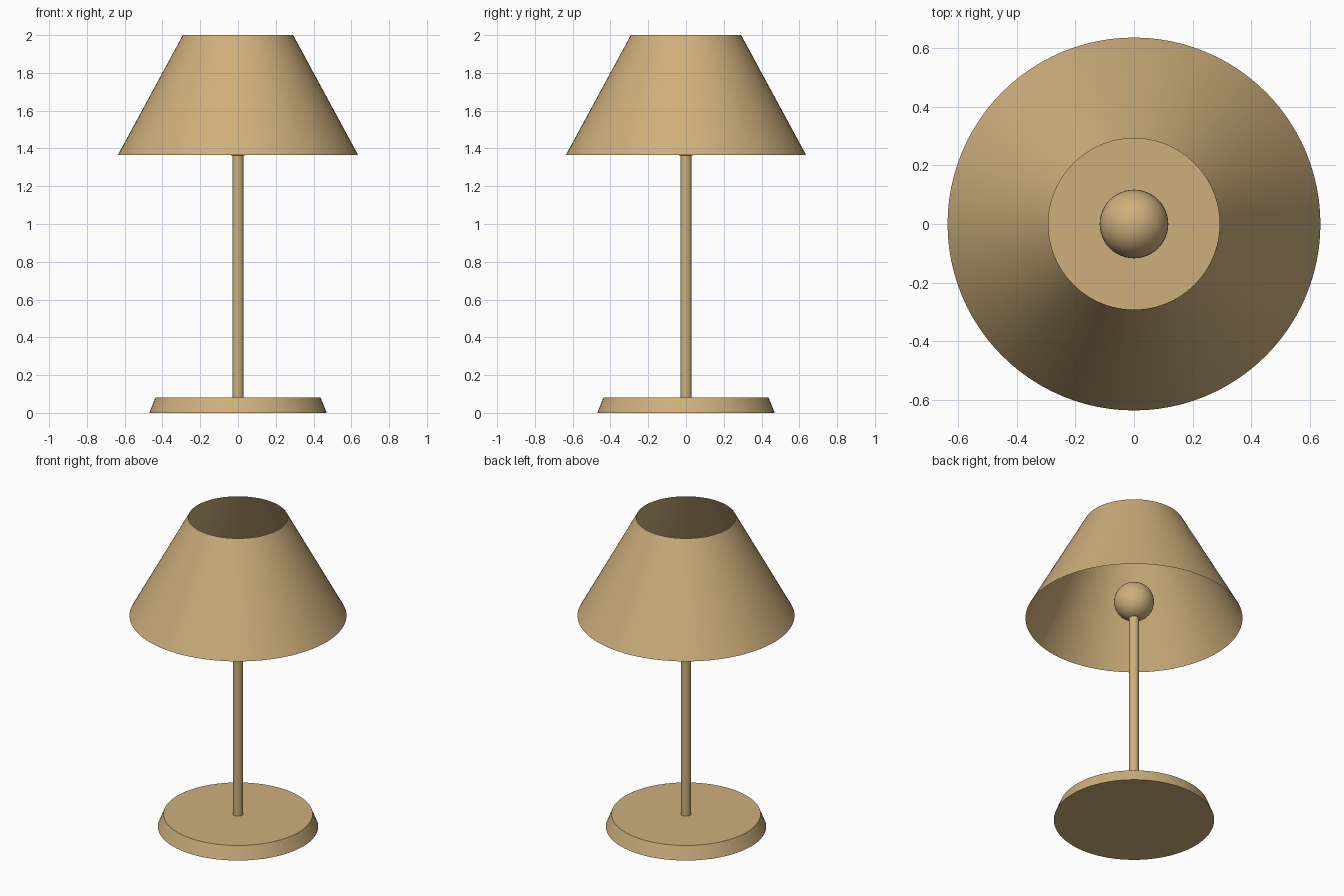
import bpy, math

if "Cube" in bpy.data.objects:
    bpy.data.objects.remove(bpy.data.objects["Cube"])

tan = bpy.data.materials.new("warm_tan")
tan.diffuse_color = (0.62, 0.43, 0.20, 1)
tan.use_nodes = True
tan.node_tree.nodes["Principled BSDF"].inputs["Base Color"].default_value = tan.diffuse_color


def finish(name):
    ob = bpy.context.object
    ob.name = name
    ob.data.materials.append(tan)
    bpy.ops.object.shade_smooth_by_angle(angle=math.radians(35))
    return ob


def frustum(name, r_bottom, r_top, z0, z1, sides=96, cap='NGON'):
    bpy.ops.mesh.primitive_cone_add(vertices=sides, radius1=r_bottom, radius2=r_top,
                                    depth=z1 - z0, end_fill_type=cap,
                                    location=(0, 0, (z0 + z1) / 2))
    return finish(name)


# Tapered disc foot
frustum("base", 0.47, 0.437, 0.0, 0.082)

# Slim stem, ending just inside the bulb
frustum("stem", 0.03, 0.03, 0.082, 1.385, sides=32)

# Round bulb
bpy.ops.mesh.primitive_uv_sphere_add(segments=48, ring_count=24, radius=0.117,
                                     location=(0, 0, 1.475))
finish("bulb")

# Thin conical shade, open at both ends
frustum("shade", 0.636, 0.292, 1.365, 2.0, cap='NOTHING')
